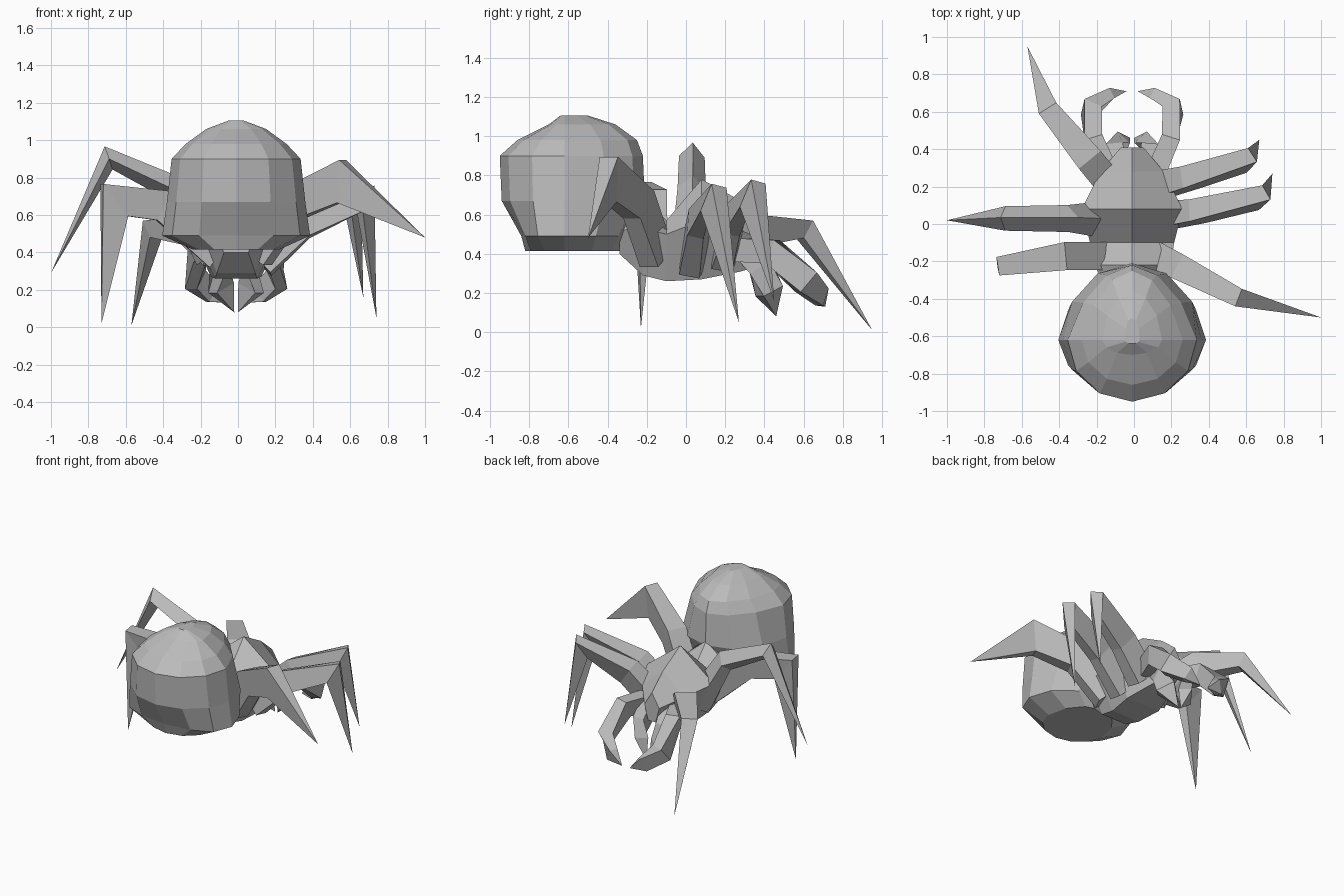
import bpy, bmesh, math
from mathutils import Vector

cube = bpy.data.objects.get("Cube")
if cube:
    bpy.data.objects.remove(cube, do_unlink=True)

grey = bpy.data.materials.new("stone_grey")
grey.use_nodes = True
COLOUR = (0.5, 0.5, 0.5, 1)
grey.diffuse_color = COLOUR
bsdf = next(n for n in grey.node_tree.nodes if n.type == 'BSDF_PRINCIPLED')
bsdf.inputs["Base Color"].default_value = COLOUR


def loft(name, rings):
    """Skin a list of rings; a last ring with one point closes to a tip."""
    bm = bmesh.new()
    loops = [[bm.verts.new(p) for p in ring] for ring in rings]
    for a, b in zip(loops, loops[1:]):
        for i in range(len(a)):
            j = (i + 1) % len(a)
            if len(b) == 1:
                bm.faces.new((a[i], a[j], b[0]))
            else:
                bm.faces.new((a[i], a[j], b[j], b[i]))
    for end in (loops[0], loops[-1]):
        if len(end) > 2:
            bm.faces.new(end)
    bmesh.ops.recalc_face_normals(bm, faces=bm.faces)
    mesh = bpy.data.meshes.new(name)
    bm.to_mesh(mesh)
    bm.free()
    mesh.materials.append(grey)
    obj = bpy.data.objects.new(name, mesh)
    bpy.context.collection.objects.link(obj)


def limb(name, path, sizes, roll=0):
    """Box-section limb; sizes are (half width, half height), the end is a point."""
    pts = [Vector(p) for p in path]
    rings = []
    for i, (w, h) in enumerate(sizes):
        ahead = (pts[i + 1] - pts[i]).normalized()
        behind = (pts[i] - pts[max(i - 1, 0)]).normalized()
        t = (ahead + behind).normalized()
        side = t.cross(Vector((0, 0, 1))).normalized()
        up = side.cross(t)
        c, s = math.cos(math.radians(roll)), math.sin(math.radians(roll))
        side, up = side * c + up * s, up * c - side * s
        rings.append([pts[i] + side * w * x + up * h * z
                      for x, z in ((1, 1), (-1, 1), (-.7, -1), (.7, -1))])
    rings.append([pts[-1]])
    loft(name, rings)


# Abdomen: bands (height, rear y, front y, half width, front pinch, rear squareness)
CX, MID, COLS = -0.01, -0.62, 12
bands = [(.415, -.82, -.34, .23, 0, 1), (.49, -.84, -.30, .395, 0, .7),
         (.67, -.94, -.21, .37, 0, 1), (.90, -.95, -.22, .345, .25, 1),
         (.98, -.86, -.25, .27, .25, 1), (1.06, -.70, -.36, .16, .1, 1),
         (1.105, -.64, -.50, .04, 0, 1)]
rings = []
for z, rear, front, hw, pinch, square in bands:
    ring = []
    for i in range(COLS):
        a = math.tau * i / COLS
        c = math.cos(a)
        y = (front - MID) * c if c > 0 else (rear - MID) * abs(c) ** square
        ring.append((CX + hw * math.sin(a) * (1 - pinch * max(c, 0)), MID + y, z))
    rings.append(ring)
loft("abdomen", rings)

# Thorax and head: (y, half width, top, side height, bottom)
stations = [(-.34, .13, .72, .52, .40), (-.22, .205, .70, .53, .29), (-.10, .225, .57, .50, .26),
            (.08, .27, .78, .57, .27), (.28, .17, .67, .52, .31), (.41, .06, .56, .46, .35)]
loft("thorax", [[(CX, y, top), (CX + w, y, mid), (CX + w * .5, y, low),
                 (CX - w * .5, y, low), (CX - w, y, mid)]
                for y, w, top, mid, low in stations])

# Six legs: hip, thigh, knee, pointed foot; then thigh and knee sizes and roll
legs = {
    "left_front_leg": ([(.10, .19, .37), (.30, .24, .56), (.61, .335, .70), (.67, .45, .16)],
                       (.06, .08), (.045, .08), 15),
    "left_middle_leg": ([(.12, .03, .34), (.34, .06, .55), (.68, .135, .68), (.74, .27, .05)],
                        (.06, .08), (.045, .08), 15),
    "left_rear_leg": ([(.10, -.16, .38), (.28, -.25, .65), (.55, -.39, .78), (1.0, -.50, .48)],
                      (.07, .09), (.05, .115), 0),
    "right_front_leg": ([(-.12, .20, .40), (-.25, .36, .52), (-.45, .60, .525), (-.57, .95, .01)],
                        (.075, .08), (.055, .05), 0),
    "right_middle_leg": ([(-.14, .03, .38), (-.35, .035, .74), (-.69, .035, .90), (-1.0, .02, .29)],
                         (.055, .055), (.05, .05), 45),
    "right_rear_leg": ([(-.10, -.17, .38), (-.40, -.175, .65), (-.66, -.215, .68),
                        (-.73, -.23, .02)], (.075, .085), (.05, .11), 0),
}
for name, (path, thigh, knee, roll) in legs.items():
    limb(name, path, [(.075, .08), thigh, knee], roll)

# Curled feelers and fangs, one per side
for side, s in (("left", 1), ("right", -1)):
    limb(side + "_feeler",
         [(CX + s * x, y, z) for x, y, z in
          ((.12, .26, .42), (.20, .44, .41), (.225, .61, .255), (.13, .69, .18), (.03, .71, .13))],
         [(.055, .06), (.05, .065), (.05, .065), (.03, .05)])
    limb(side + "_fang",
         [(CX + s * x, y, z) for x, y, z in
          ((.07, .28, .45), (.09, .38, .33), (.085, .42, .21), (.01, .46, .08))],
         [(.045, .06), (.045, .06), (.045, .065)])
